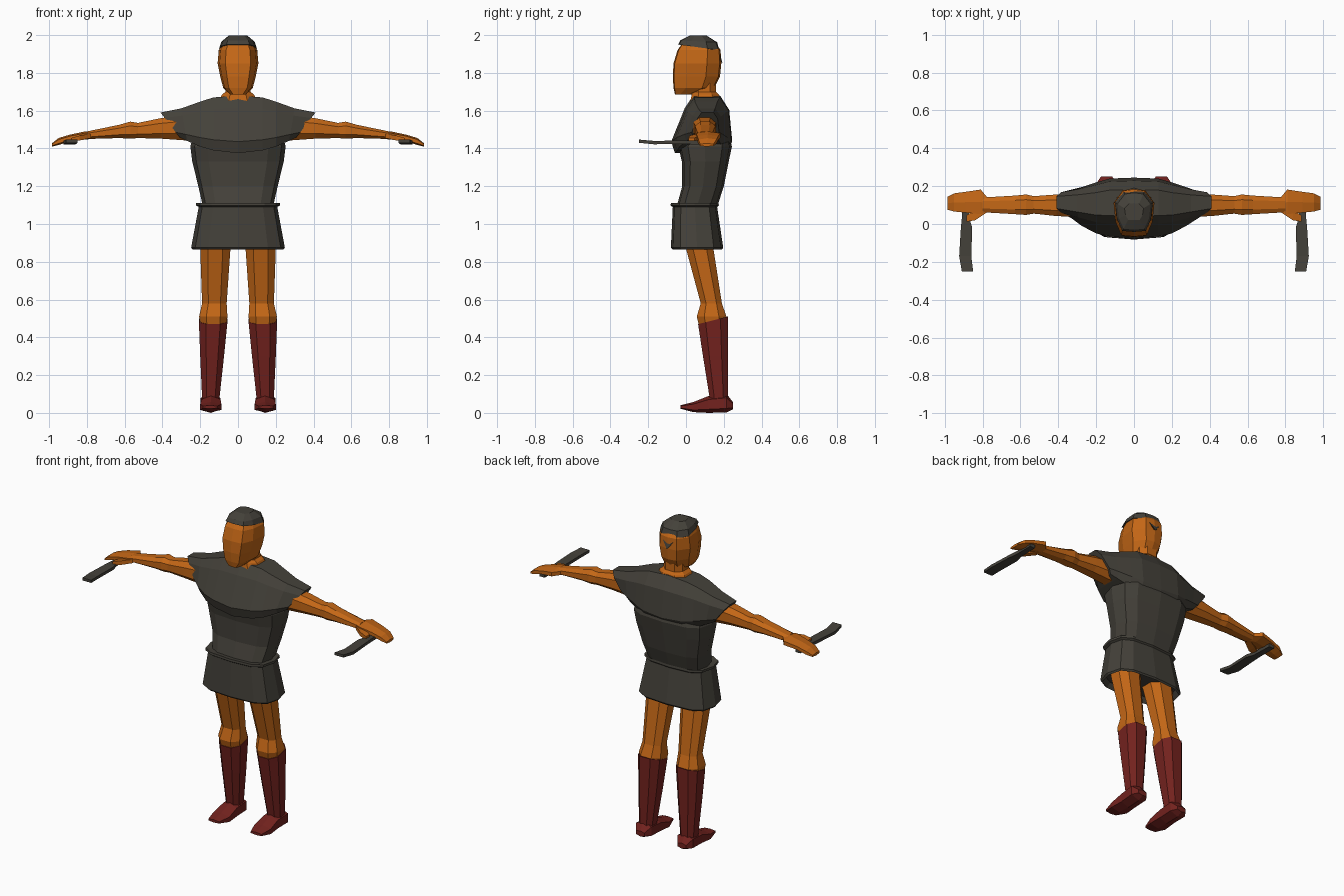
import bpy, bmesh, math


def material(name, rgb):
    m = bpy.data.materials.new(name)
    m.diffuse_color = (*rgb, 1)
    return m


SKIN = material("skin", (0.55, 0.135, 0.008))
CLOTH = material("cloth", (0.058, 0.053, 0.042))
LEATHER = material("leather", (0.17, 0.016, 0.013))


def outline(n, p=1.0, phase=0.5):
    """Unit superellipse with n corners; smaller p is boxier."""
    pts = []
    for i in range(n):
        a = math.tau * (i + phase) / n
        c, s = math.cos(a), math.sin(a)
        pts.append((math.copysign(abs(c) ** p, c), math.copysign(abs(s) ** p, s)))
    mu, mv = max(abs(u) for u, v in pts), max(abs(v) for u, v in pts)
    return [(u / mu, v / mv) for u, v in pts]


def ring(axis, pos, u0, u1, v0, v1, shape, tilt=0.0):
    """Place a unit outline in a box across the axis; tilt shifts pos along v."""
    out = []
    for u, v in shape:
        a = (u0 + u1) / 2 + u * (u1 - u0) / 2
        b = (v0 + v1) / 2 + v * (v1 - v0) / 2
        c = pos + tilt * v
        out.append({"x": (c, a, b), "y": (a, c, b), "z": (a, b, c)}[axis])
    return out


def loft(name, rings, mat, mirror=False):
    """Skin a row of rings, cap both ends, optionally mirror over x."""
    bm = bmesh.new()
    rows = [[bm.verts.new(co) for co in r] for r in rings]
    n = len(rows[0])
    for a, b in zip(rows, rows[1:]):
        for i in range(n):
            j = (i + 1) % n
            bm.faces.new((a[i], a[j], b[j], b[i]))
    bm.faces.new(rows[0])
    bm.faces.new(rows[-1])
    bmesh.ops.recalc_face_normals(bm, faces=bm.faces)
    me = bpy.data.meshes.new(name)
    bm.to_mesh(me)
    bm.free()
    me.materials.append(mat)
    ob = bpy.data.objects.new(name, me)
    bpy.context.collection.objects.link(ob)
    if mirror:
        ob.modifiers.new("mirror", "MIRROR").use_mirror_merge = False
    return ob


def tube(name, axis, rows, shape, mat, mirror=False):
    return loft(name, [ring(axis, *r[:5], shape, *r[5:]) for r in rows], mat, mirror)


OCT, HEX, BOX = outline(8, 0.8), outline(6, 0.8), outline(4)
BODY = outline(12, 0.65, 0)

# Tunic mantle: sections across x, ends slanted to form the short sleeves
MANTLE = [(.06, 0), (0, .2), (.22, .78), (.36, 1), (.8, 1), (.95, .75), (1, .2), (.9, 0)]
half = [(0, -.078, .245, 1.68, 1.375, 0), (.13, -.065, .24, 1.67, 1.39, 0),
        (.2, -.05, .22, 1.648, 1.41, 0), (.3, -.01, .195, 1.612, 1.44, .03),
        (.41, .03, .175, 1.59, 1.46, .1)]
sections = [(-x, *r, -d) for x, *r, d in half[:0:-1]] + half
loft("tunic_mantle", [[(x - d * (1 - fz), y0 + fy * (y1 - y0), zb + fz * (zt - zb))
                       for fy, fz in MANTLE] for x, y0, y1, zt, zb, d in sections], CLOTH)

# Tunic waist
tube("tunic_waist", "z", [(z, -w, w, f, b) for z, w, f, b in [
    (1.50, .23, -.01, .22), (1.41, .252, -.04, .243), (1.33, .242, -.022, .226),
    (1.20, .21, -.02, .2), (1.09, .185, -.05, .165)]], BODY, CLOTH)

# Skirt with raised top lip and recessed underside
tube("skirt", "z", [(z, -w, w, f, b) for z, w, f, b in [
    (1.105, .18, -.04, .155), (1.112, .222, -.08, .172), (1.098, .222, -.082, .174),
    (1.09, .208, -.07, .165), (.875, .248, -.08, .197), (.865, .24, -.07, .19),
    (.90, .22, -.055, .175)]], BODY, CLOTH)

# Neck
tube("neck", "z", [(1.63, -.11, .11, .02, .19), (1.685, -.085, .085, .03, .175),
                   (1.70, -.066, .066, .035, .16), (1.76, -.065, .065, .03, .16)], OCT, SKIN)

# Head: flat face panel, wide towards the back
HEAD = [(0, -1), (.62, -.95), (.9, -.4), (1, .4), (.55, .93), (0, 1),
        (-.55, .93), (-1, .4), (-.9, -.4), (-.62, -.95)]
tube("head", "z", [(z, -w, w, f, b) for z, w, f, b in [
    (1.685, .04, -.058, .03), (1.72, .078, -.066, .15), (1.78, .094, -.07, .18),
    (1.85, .108, -.066, .187), (1.92, .102, -.045, .183), (1.97, .075, -.01, .15)]],
    HEAD, SKIN)

# Hair cap with a point at the back
rows = [(1.935, -.1, .1, -.042, .18, -.015), (1.967, -.088, .088, -.03, .165, -.005),
        (1.997, -.05, .05, .02, .11, 0)]
rings = [ring("z", *r[:5], HEAD, r[5]) for r in rows]
rings[0][5] = (0, .193, 1.85)
loft("hair", rings, CLOTH)

# Arms
tube("arm", "x", [(.24, .035, .165, 1.44, 1.585), (.41, .042, .156, 1.452, 1.56),
                  (.53, .055, .147, 1.455, 1.535), (.57, .048, .156, 1.452, 1.542),
                  (.63, .052, .15, 1.455, 1.525), (.80, .062, .14, 1.45, 1.49)],
     OCT, SKIN, True)

# Hands and thumbs
tube("hand", "x", [(.775, .065, .14, 1.45, 1.49), (.81, .052, .182, 1.447, 1.49),
                   (.89, .06, .17, 1.437, 1.473), (.95, .066, .162, 1.418, 1.455),
                   (.985, .075, .145, 1.41, 1.427)], HEX, SKIN, True)
tube("thumb", "x", [(.78, .06, .1, 1.455, 1.478), (.84, .02, .075, 1.442, 1.468),
                    (.885, .012, .045, 1.436, 1.455)], BOX, SKIN, True)

# Short curved blades held under the palms
tube("blade", "y", [(.16, .875, .91, 1.422, 1.442), (.03, .87, .91, 1.422, 1.442),
                    (-.02, .855, .915, 1.424, 1.442), (-.17, .86, .924, 1.422, 1.44),
                    (-.25, .85, .91, 1.43, 1.447)],
     [(-1, -1), (1, -1), (1, 1), (-1, 1)], CLOTH, True)

# Legs with jutting knees
tube("leg", "z", [(1.0, .02, .2, -.03, .13), (.87, .04, .2, 0, .145),
                  (.58, .06, .19, .078, .19), (.51, .056, .206, .057, .214),
                  (.44, .065, .195, .075, .21)], OCT, SKIN, True)

# Boots: slanted cuffs, tapering shafts, pointed feet
tube("boot_shaft", "z", [(.49, .056, .207, .064, .222, .02), (.3, .074, .2, .09, .222),
                         (.08, .098, .19, .125, .222), (.03, .095, .195, .11, .235)],
     OCT, LEATHER, True)
tube("boot_foot", "y", [(.25, .115, .175, .02, .055), (.215, .092, .198, .003, .1),
                        (.12, .092, .194, .0, .09), (.04, .088, .2, .004, .058),
                        (-.03, .11, .185, .022, .04)], HEX, LEATHER, True)
